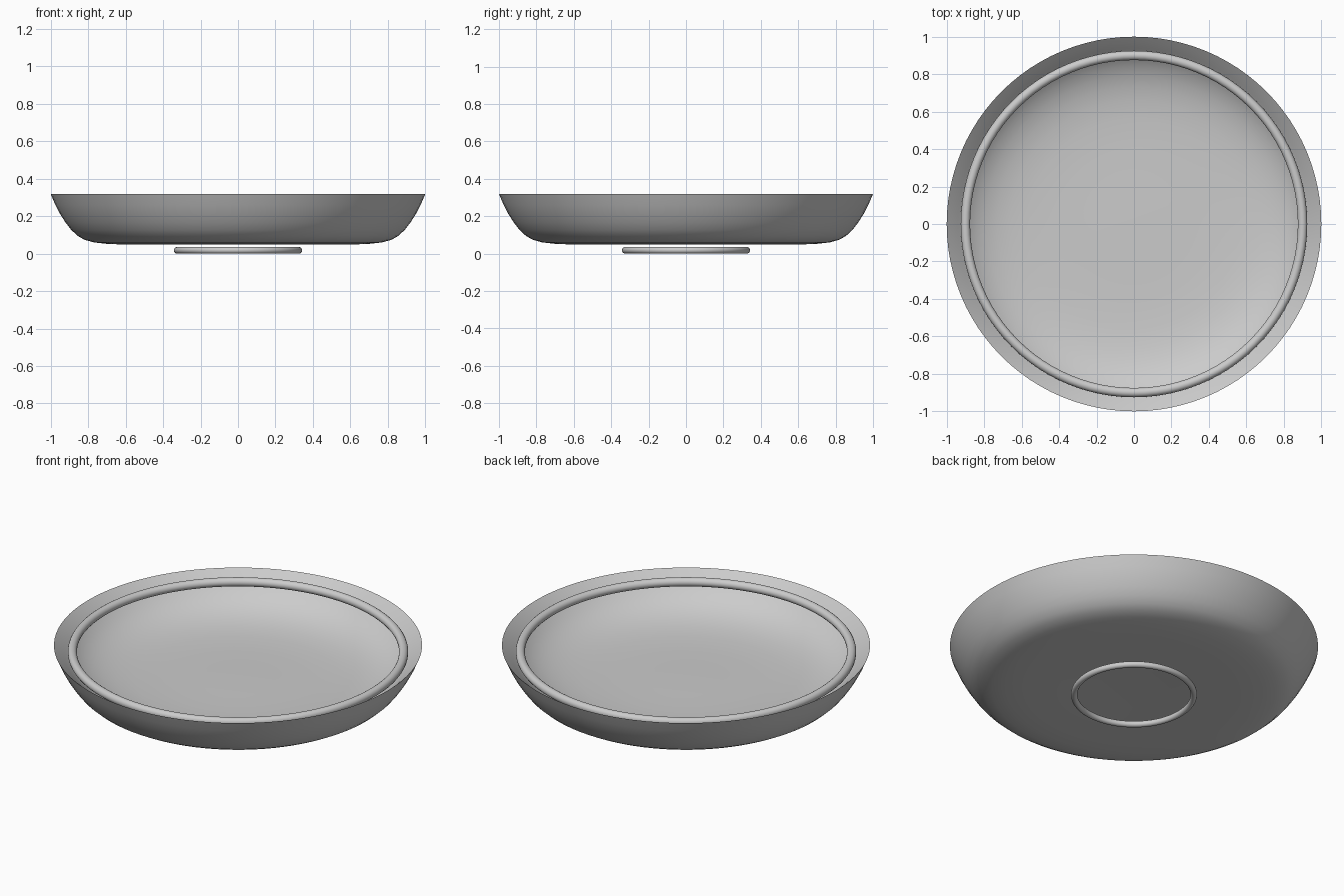
import bpy, bmesh, math

if "Cube" in bpy.data.objects:
    bpy.data.objects.remove(bpy.data.objects["Cube"])

SEGMENTS = 96

grey = bpy.data.materials.new("light_grey")
grey.diffuse_color = (0.6, 0.6, 0.6, 1)
grey.use_nodes = True
grey.node_tree.nodes["Principled BSDF"].inputs["Base Color"].default_value = grey.diffuse_color


def finish(obj, angle):
    obj.data.materials.append(grey)
    bpy.ops.object.select_all(action='DESELECT')
    obj.select_set(True)
    bpy.context.view_layer.objects.active = obj
    bpy.ops.object.shade_smooth_by_angle(angle=math.radians(angle))


def lathe(name, profile):
    """Revolve a radius/height profile around z."""
    bm = bmesh.new()
    verts = [bm.verts.new((r, 0, z)) for r, z in profile]
    edges = [bm.edges.new(pair) for pair in zip(verts, verts[1:])]
    bmesh.ops.spin(bm, geom=verts + edges, cent=(0, 0, 0), axis=(0, 0, 1),
                   angle=math.tau, steps=SEGMENTS, use_merge=False)
    bmesh.ops.remove_doubles(bm, verts=bm.verts, dist=0.0005)
    bmesh.ops.recalc_face_normals(bm, faces=bm.faces)
    mesh = bpy.data.meshes.new(name)
    bm.to_mesh(mesh)
    bm.free()
    obj = bpy.data.objects.new(name, mesh)
    bpy.context.collection.objects.link(obj)
    finish(obj, 50)


def ring(name, radius, tube, z):
    bpy.ops.mesh.primitive_torus_add(major_radius=radius, minor_radius=tube,
                                     major_segments=SEGMENTS, minor_segments=16,
                                     location=(0, 0, z))
    obj = bpy.context.object
    obj.name = name
    finish(obj, 60)


# Shallow dish: outer wall from the base centre to the thin rim, then the inside
lathe("dish", [
    (0, 0.058), (0.20, 0.054), (0.40, 0.050), (0.60, 0.048), (0.70, 0.052),
    (0.77, 0.060), (0.82, 0.074), (0.855, 0.094), (0.89, 0.126),
    (0.92, 0.165), (0.95, 0.212), (0.975, 0.26), (1.0, 0.318),
    (0.97, 0.291), (0.94, 0.262), (0.91, 0.232), (0.88, 0.205), (0.84, 0.178),
    (0.79, 0.154), (0.73, 0.135), (0.66, 0.121), (0.56, 0.111),
    (0.40, 0.107), (0.20, 0.108), (0, 0.112)])

# Rounded bead inside the rim and the foot ring below
ring("rim_bead", 0.90, 0.025, 0.279)
ring("foot_ring", 0.325, 0.0175, 0.0175)
